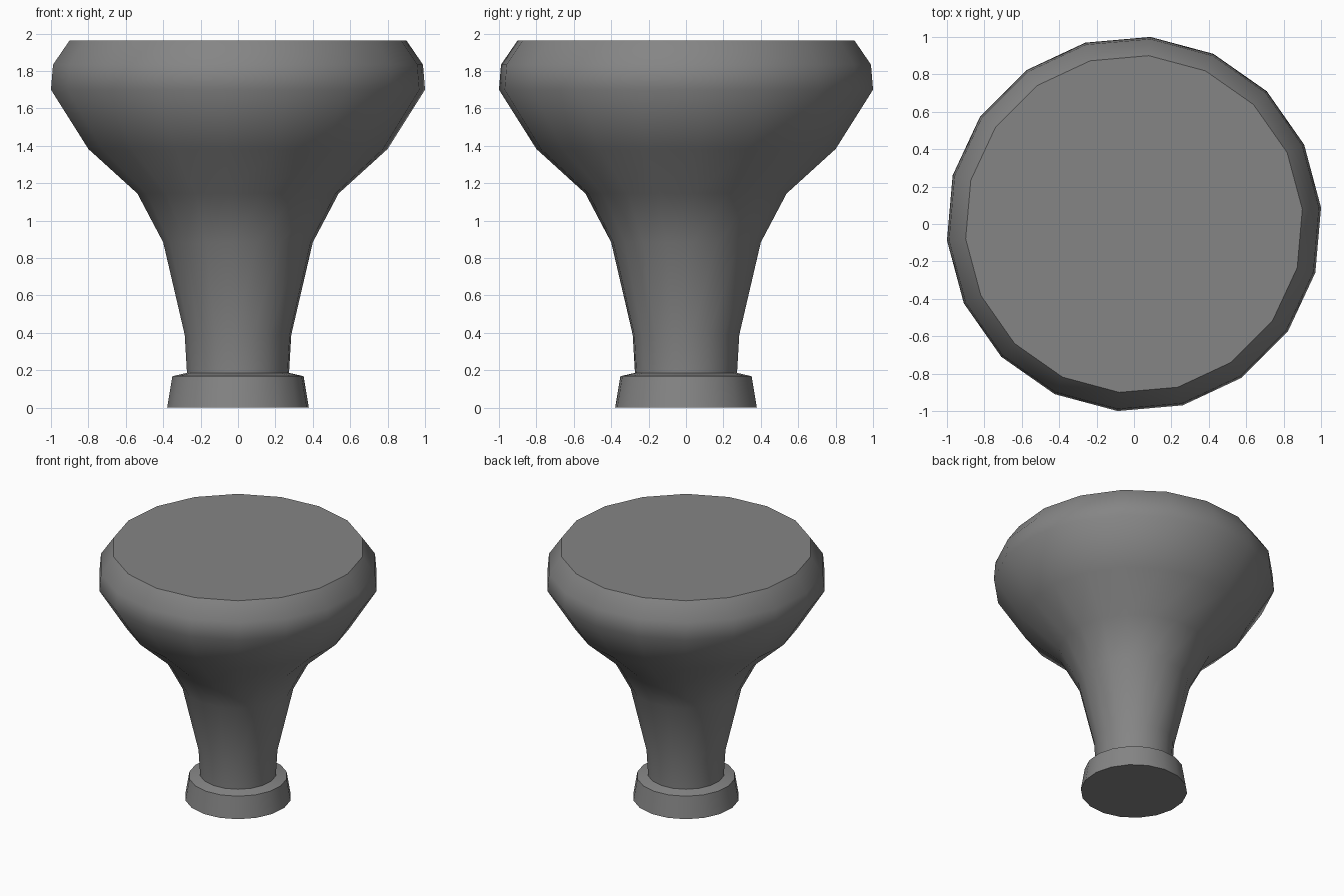
import bpy, bmesh
from math import cos, sin, radians

if "Cube" in bpy.data.objects:
    bpy.data.objects.remove(bpy.data.objects["Cube"])

SIDES = 18
OFFSET = radians(5)

# half-width and height, from foot to flat top
PROFILE = [(0.379, 0.0), (0.351, 0.168), (0.273, 0.186), (0.285, 0.39),
           (0.40, 0.884), (0.538, 1.145), (0.80, 1.383), (1.0, 1.70),
           (0.989, 1.834), (0.90, 1.964)]


def lathe(name, profile):
    bm = bmesh.new()
    rings = []
    for w, z in profile:
        r = w / cos(OFFSET)
        rings.append([bm.verts.new((r * cos(OFFSET + radians(360 / SIDES * i)),
                                    r * sin(OFFSET + radians(360 / SIDES * i)), z))
                      for i in range(SIDES)])
    for low, high in zip(rings, rings[1:]):
        for i in range(SIDES):
            j = (i + 1) % SIDES
            bm.faces.new((low[i], low[j], high[j], high[i]))
    bm.faces.new(rings[0][::-1])
    bm.faces.new(rings[-1])
    mesh = bpy.data.meshes.new(name)
    bm.to_mesh(mesh)
    bm.free()
    obj = bpy.data.objects.new(name, mesh)
    bpy.context.collection.objects.link(obj)
    return obj


# turned knob: collar foot, flared neck and flat-topped head
knob = lathe("knob", PROFILE)
dark = bpy.data.materials.new("dark_grey")
dark.diffuse_color = (0.235, 0.235, 0.235, 1)
dark.use_nodes = True
dark.node_tree.nodes["Principled BSDF"].inputs["Base Color"].default_value = dark.diffuse_color
knob.data.materials.append(dark)
bpy.context.view_layer.objects.active = knob
knob.select_set(True)
bpy.ops.object.shade_smooth_by_angle(angle=radians(42))
